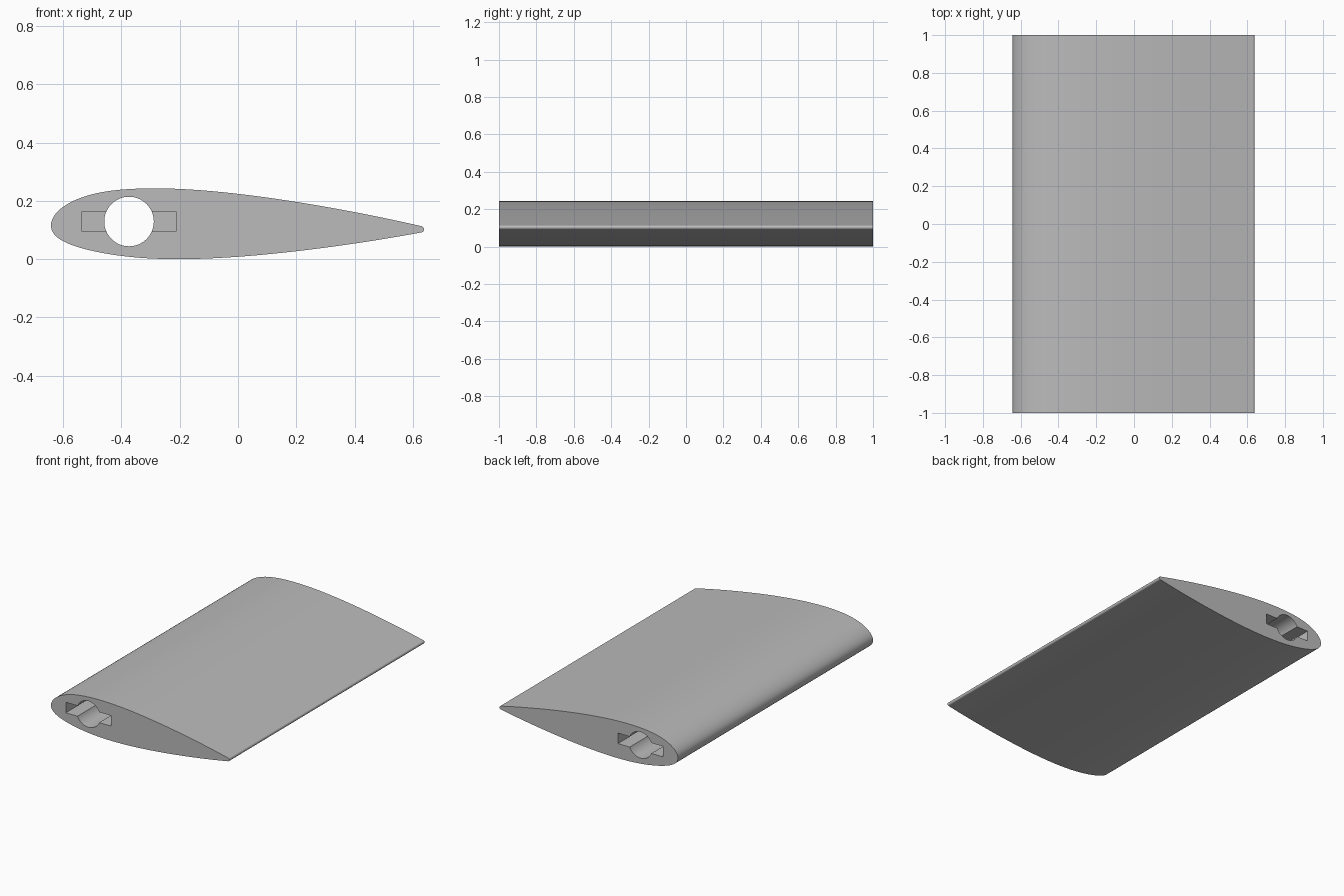
import bpy, bmesh, math

if "Cube" in bpy.data.objects:
    bpy.data.objects.remove(bpy.data.objects["Cube"], do_unlink=True)

CHORD, HALF_THICK, NOSE_X, TAIL_X = 1.31, 0.121, -0.642, 0.627
SPAR_X, SPAR_Z, SPAR_R = -0.374, 0.129, 0.085
SLOT_DEPTH = 0.25

grey = bpy.data.materials.new("light_grey")
grey.use_nodes = True
colour = (0.5, 0.5, 0.5, 1)
grey.diffuse_color = colour
grey.node_tree.nodes["Principled BSDF"].inputs["Base Color"].default_value = colour


def section(x):
    """Centre height and half thickness of the wing at x."""
    t = max((x - NOSE_X) / CHORD, 0)
    half = HALF_THICK * 10 * (0.2969 * math.sqrt(t) - 0.126 * t - 0.3516 * t**2
                              + 0.2843 * t**3 - 0.1015 * t**4)
    m, k = 0.2025, 8 / 6
    if t < m:
        camber = k * (t**3 - 3 * m * t**2 + m * m * (3 - m) * t)
    else:
        camber = k * m**3 * (1 - t)
    return 0.1155 - 0.014 * t + camber * CHORD, half


def wing_outline(steps=56):
    xs = [NOSE_X + (TAIL_X - NOSE_X) * (1 - math.cos(math.pi / 2 * i / steps))
          for i in range(steps + 1)]
    upper = [(x, section(x)[0] + section(x)[1]) for x in xs]
    lower = [(x, section(x)[0] - section(x)[1]) for x in xs[1:]]
    # Rounded trailing edge
    mid, r = section(TAIL_X)
    tail = [(TAIL_X + r * math.cos(a), mid + r * math.sin(a))
            for a in (math.pi * (0.5 - i / 10) for i in range(1, 10))]
    return upper + tail + lower[::-1]


def prism(name, outline, y0, y1):
    """Solid made by extruding an x-z outline along y."""
    bm = bmesh.new()
    face = bm.faces.new([bm.verts.new((x, y0, z)) for x, z in outline])
    out = bmesh.ops.extrude_face_region(bm, geom=[face])
    moved = [v for v in out["geom"] if isinstance(v, bmesh.types.BMVert)]
    bmesh.ops.translate(bm, verts=moved, vec=(0, y1 - y0, 0))
    bmesh.ops.recalc_face_normals(bm, faces=bm.faces)
    mesh = bpy.data.meshes.new(name)
    bm.to_mesh(mesh)
    bm.free()
    mesh.materials.append(grey)
    obj = bpy.data.objects.new(name, mesh)
    bpy.context.collection.objects.link(obj)
    return obj


wing = prism("wing_section", wing_outline(), -1, 1)

# Round spar bore through the full span
circle = [(SPAR_X + SPAR_R * math.cos(a), SPAR_Z + SPAR_R * math.sin(a))
          for a in (math.tau * i / 64 for i in range(64))]
cutters = [prism("spar_bore_cutter", circle, -1.2, 1.2)]

# Rectangular joiner pocket in each end
slot = [(-0.535, 0.095), (-0.212, 0.095), (-0.212, 0.163), (-0.535, 0.163)]
for side, label in ((-1, "front"), (1, "back")):
    cutters.append(prism(label + "_pocket_cutter", slot,
                         side * (1 - SLOT_DEPTH), side * 1.1))

bpy.ops.object.select_all(action="DESELECT")
bpy.context.view_layer.objects.active = wing
wing.select_set(True)
for cutter in cutters:
    mod = wing.modifiers.new(cutter.name, "BOOLEAN")
    mod.operation = "DIFFERENCE"
    mod.solver = "EXACT"
    mod.object = cutter
    bpy.ops.object.modifier_apply(modifier=mod.name)
    bpy.data.objects.remove(cutter, do_unlink=True)

bpy.ops.object.shade_smooth_by_angle(angle=math.radians(30))
